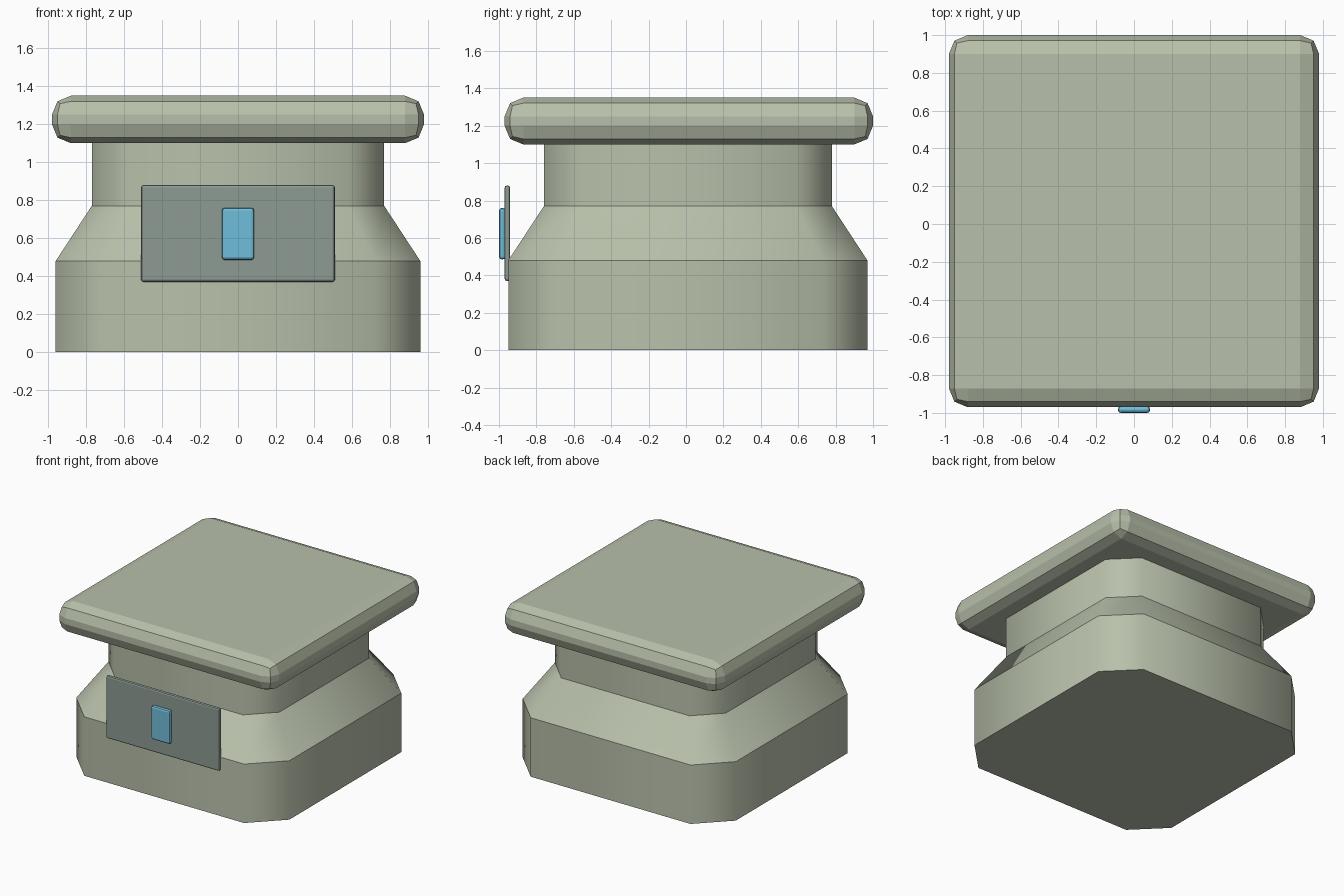
import bpy
import bmesh

cube = bpy.data.objects.get("Cube")
if cube:
    bpy.data.objects.remove(cube, do_unlink=True)


def material(name, rgb):
    mat = bpy.data.materials.new(name)
    mat.use_nodes = True
    mat.diffuse_color = (*rgb, 1)
    mat.node_tree.nodes["Principled BSDF"].inputs["Base Color"].default_value = (*rgb, 1)
    return mat


sage = material("sage grey", (0.48, 0.53, 0.405))
slate = material("slate grey", (0.27, 0.325, 0.295))
blue = material("sky blue", (0.16, 0.52, 0.71))


def add_object(name, bm, mat):
    bmesh.ops.recalc_face_normals(bm, faces=bm.faces[:])
    mesh = bpy.data.meshes.new(name)
    bm.to_mesh(mesh)
    bm.free()
    mesh.materials.append(mat)
    obj = bpy.data.objects.new(name, mesh)
    bpy.context.collection.objects.link(obj)
    return obj


def rounded_box(name, low, high, radius, segments, mat):
    """Box between two corners with all edges bevelled."""
    bm = bmesh.new()
    bmesh.ops.create_cube(bm, size=1)
    for v in bm.verts:
        for i in range(3):
            v.co[i] = low[i] if v.co[i] < 0 else high[i]
    bmesh.ops.bevel(bm, geom=bm.edges[:], offset=radius, segments=segments,
                    profile=0.5, affect='EDGES')
    return add_object(name, bm, mat)


def octagon(half):
    """Square outline with a quarter of each half side cut off the corners."""
    k = half * 0.75
    return [(half, -k), (half, k), (k, half), (-k, half),
            (-half, k), (-half, -k), (-k, -half), (k, -half)]


# Pedestal: straight foot, sloping shoulder, straight neck
bm = bmesh.new()
rings = []
for half, z in ((0.96, 0), (0.96, 0.48), (0.77, 0.77), (0.77, 1.12)):
    rings.append([bm.verts.new((x, y + 0.01, z)) for x, y in octagon(half)])
for lower, upper in zip(rings, rings[1:]):
    for i in range(8):
        j = (i + 1) % 8
        bm.faces.new((lower[i], lower[j], upper[j], upper[i])).smooth = True
bm.faces.new(rings[0][::-1])
bm.faces.new(rings[-1])
# Corners shade smoothly, level rims stay crisp
for e in bm.edges:
    e.smooth = abs(e.verts[0].co.z - e.verts[1].co.z) > 0.01
add_object("pedestal", bm, sage)

# Top slab with faceted round edges
rounded_box("top_slab", (-0.98, -0.97, 1.1), (0.98, 1.0, 1.35), 0.1, 2, sage)

# Front panel and its button
rounded_box("front_panel", (-0.51, -0.97, 0.37), (0.51, -0.94, 0.88), 0.012, 2, slate)
rounded_box("panel_button", (-0.085, -1.0, 0.485), (0.085, -0.965, 0.76), 0.015, 2, blue)
